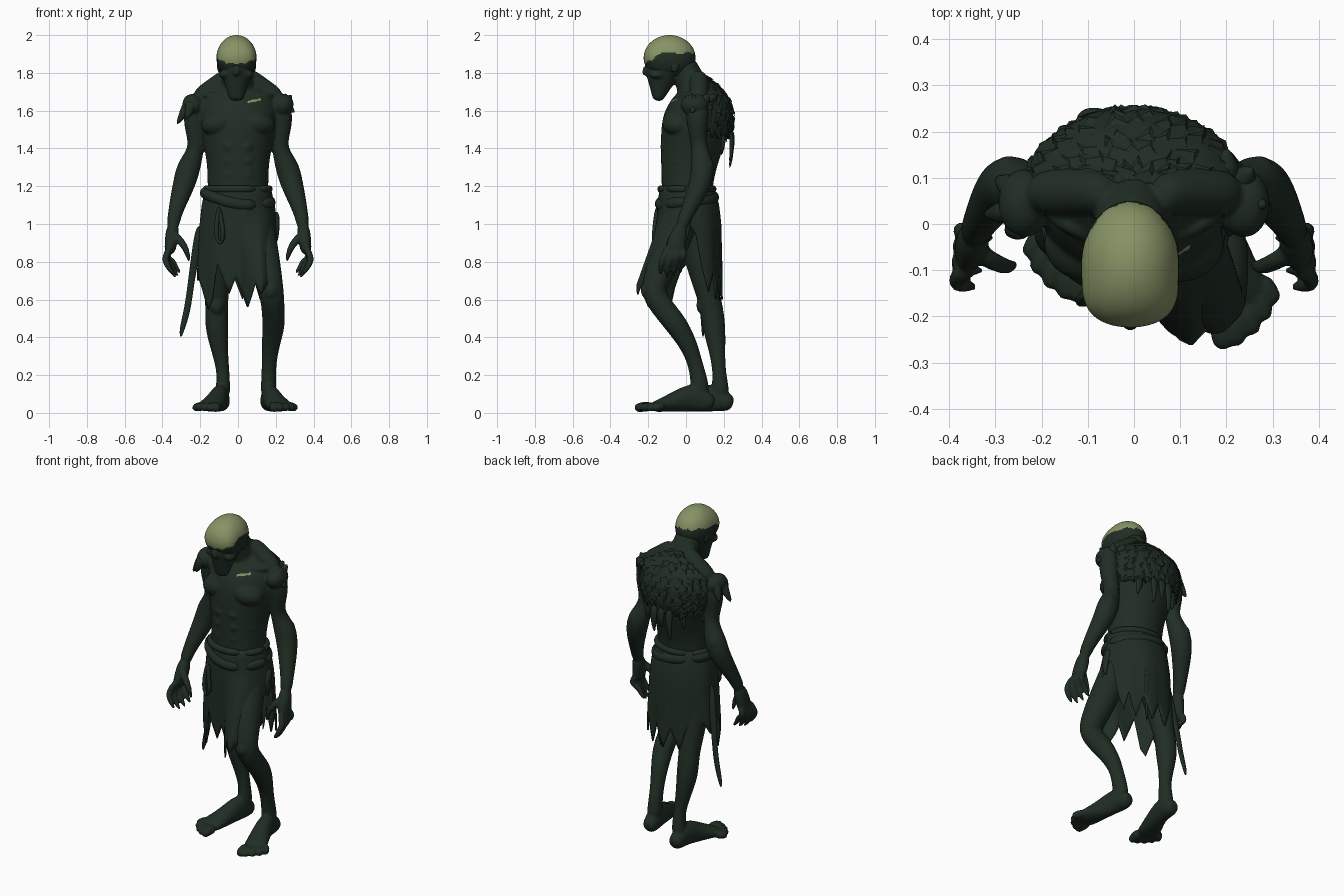
import bpy, bmesh, math, random
from mathutils import Vector, Matrix

random.seed(4)


def material(name, rgb):
    m = bpy.data.materials.new(name)
    m.diffuse_color = (*rgb, 1)
    return m


DARK = material("dark_green", (0.0145, 0.027, 0.0175))
PALE = material("pale_bone", (0.24, 0.29, 0.13))


def add(name, bm, sub=0, smooth=True, mats=(DARK,)):
    bmesh.ops.recalc_face_normals(bm, faces=bm.faces)
    for f in bm.faces:
        f.smooth = smooth
    me = bpy.data.meshes.new(name)
    bm.to_mesh(me)
    bm.free()
    for m in mats:
        me.materials.append(m)
    ob = bpy.data.objects.new(name, me)
    bpy.context.collection.objects.link(ob)
    if sub:
        mod = ob.modifiers.new("smooth", 'SUBSURF')
        mod.levels = mod.render_levels = sub
    return ob


def tube(name, pts, segs=12, sub=2):
    """Organic tube through points (x, y, z, side radius[, depth radius])."""
    bm = bmesh.new()
    grow = 3 / (2 + math.cos(math.tau / segs))
    pos = [Vector(p[:3]) for p in pts]
    rings = []
    for i, p in enumerate(pts):
        t = (pos[min(i + 1, len(pos) - 1)] - pos[max(i - 1, 0)]).normalized()
        ref = Vector((1, 0, 0)) if abs(t.x) < 0.85 else Vector((0, 1, 0))
        u = (ref - t * ref.dot(t)).normalized()
        v = t.cross(u)
        ra, rb = p[3] * grow, p[-1] * grow
        rings.append([bm.verts.new(pos[i] + u * ra * math.cos(k * math.tau / segs)
                                   + v * rb * math.sin(k * math.tau / segs)) for k in range(segs)])
    for a, b in zip(rings, rings[1:]):
        for k in range(segs):
            bm.faces.new((a[k], a[(k + 1) % segs], b[(k + 1) % segs], b[k]))
    bm.faces.new(rings[0])
    bm.faces.new(rings[-1])
    return add(name, bm, sub)


def blob(name, c, r, tilt=0.0):
    bm = bmesh.new()
    m = Matrix.Translation(c) @ Matrix.Rotation(tilt, 4, 'Y') @ Matrix.Diagonal((*r, 1))
    bmesh.ops.create_uvsphere(bm, u_segments=20, v_segments=12, radius=1, matrix=m)
    return add(name, bm)


def fuse(name, voxel, rounds):
    """Melt everything built so far into one continuous skin."""
    dg = bpy.context.evaluated_depsgraph_get()
    bm = bmesh.new()
    parts = list(bpy.context.collection.objects)
    for ob in parts:
        bm.from_mesh(ob.evaluated_get(dg).to_mesh())
    for ob in parts:
        bpy.data.objects.remove(ob)
    ob = add(name, bm)
    rem = ob.modifiers.new("skin", 'REMESH')
    rem.mode, rem.voxel_size, rem.use_smooth_shade = 'VOXEL', voxel, True
    soft = ob.modifiers.new("soften", 'SMOOTH')
    soft.factor, soft.iterations = .5, rounds
    return ob


def lerp_table(table, x):
    """Interpolate the rows of a table on its first column."""
    for a, b in zip(table, table[1:]):
        if a[0] <= x <= b[0]:
            f = (x - a[0]) / (b[0] - a[0])
            return [p + (q - p) * f for p, q in zip(a[1:], b[1:])]
    return list(table[-1][1:] if x > table[-1][0] else table[0][1:])


# Torso, neck and face
tube("torso", [(0, .01, 1.02, .15, .125), (0, .005, 1.12, .16, .132), (0, .007, 1.23, .16, .136),
               (0, .018, 1.34, .164, .152), (0, .035, 1.45, .19, .17), (0, .05, 1.54, .21, .178),
               (0, .075, 1.63, .215, .155), (0, .09, 1.70, .17, .115), (0, .09, 1.77, .1, .07)], 16)
tube("neck", [(0, .07, 1.60, .11, .1), (0, .05, 1.70, .092, .09), (-.005, .01, 1.78, .076, .075),
              (-.01, -.03, 1.88, .075, .07)])
tube("face", [(-.008, -.11, 1.87, .09, .09), (-.008, -.118, 1.82, .09, .1), (-.008, -.13, 1.78, .076, .083),
              (-.008, -.137, 1.73, .058, .06), (-.008, -.145, 1.685, .046, .038), (-.008, -.152, 1.65, .036, .024)])
tube("brow", [(-.1, -.13, 1.855, .014), (-.075, -.18, 1.845, .017), (-.008, -.208, 1.835, .016),
              (.06, -.18, 1.845, .017), (.084, -.13, 1.855, .014)], 8)
tube("nose", [(-.008, -.205, 1.84, .015), (-.008, -.218, 1.81, .018), (-.008, -.208, 1.785, .02)], 8)
tube("mouth", [(-.05, -.165, 1.735, .01), (-.008, -.19, 1.74, .014), (.034, -.165, 1.735, .01)], 8, 1)

for s in (-1, 1):
    # Chest and shoulder muscles
    blob("pectoral", (s * .092, -.042, 1.535), (.105, .085, .07), s * .2)
    tube("collarbone", [(s * .02, -.03, 1.665, .014), (s * .1, -.03, 1.68, .018), (s * .2, .03, 1.68, .016)], 8)
    tube("trapezius", [(s * .04, .06, 1.80, .045), (s * .11, .075, 1.735, .05), (s * .23, .065, 1.65, .055)])
    blob("shoulder", (s * .238, .045, 1.63), (.055, .075, .06), s * .5)
    for i in range(3):
        blob("abdominal", (s * .042, -.102 + .004 * i, 1.41 - .075 * i), (.042, .034, .036))
        tube("rib", [(s * .09, -.098, 1.45 - .05 * i, .013), (s * .135, -.06, 1.42 - .05 * i, .015),
                     (s * .16, .01, 1.43 - .05 * i, .013)], 8, 1)
    blob("cheekbone", (s * .06 - .008, -.155, 1.795), (.034, .04, .022), s * .4)
    blob("ear", (s * .09 - .008, -.06, 1.835), (.014, .025, .035))
    # Arm and hand with hooked fingers
    tube("arm", [(s * .17, .07, 1.65, .06), (s * .225, .06, 1.62, .065), (s * .235, .06, 1.54, .056),
                 (s * .222, .065, 1.45, .044), (s * .225, .075, 1.385, .043), (s * .262, .09, 1.3, .064),
                 (s * .283, .08, 1.22, .06), (s * .312, .04, 1.13, .048), (s * .338, -.003, 1.04, .035),
                 (s * .347, -.03, .97, .033)])
    blob("elbow", (s * .272, .12, 1.3), (.03, .028, .045))
    tube("palm", [(s * .342, -.02, 1.0, .032, .033), (s * .35, -.04, .94, .036, .045),
                  (s * .357, -.055, .88, .032, .053), (s * .365, -.06, .84, .024, .047)])
    for i in range(4):
        y, low, inn = -.115 + .035 * i, .014 * abs(i - 1.3), .012 * i
        tube("finger", [(s * .36, y * .8 - .01, .88, .018), (s * .385, y, .825, .018),
                        (s * (.385 - inn), y - .015, .785 + low, .017), (s * (.368 - inn), y - .02, .75 + low, .015),
                        (s * (.338 - inn), y - .02, .71 + low, .007)], 8)
    tube("thumb", [(s * .34, -.06, .95, .022), (s * .30, -.085, .905, .02), (s * .27, -.095, .86, .017),
                   (s * .258, -.085, .795, .007)], 8)

# Legs, the left one striding forward
tube("left_leg", [(.09, .02, 1.1, .08), (.11, -.035, .97, .085), (.137, -.105, .82, .083), (.165, -.165, .69, .072),
                  (.18, -.17, .62, .064), (.187, -.11, .54, .06), (.19, -.045, .46, .06), (.173, .015, .36, .047),
                  (.164, .05, .26, .038), (.162, .07, .17, .038, .046), (.16, .08, .08, .045, .05)])
tube("right_leg", [(-.09, .03, 1.1, .08), (-.105, .05, .92, .086), (-.112, .09, .74, .075), (-.113, .125, .6, .06),
                   (-.114, .14, .53, .06), (-.113, .15, .44, .06), (-.097, .165, .33, .043),
                   (-.08, .175, .23, .034), (-.078, .18, .16, .035, .042), (-.083, .183, .08, .045, .05)])
blob("left_kneecap", (.174, -.19, .65), (.045, .05, .055))
blob("right_kneecap", (-.113, .09, .57), (.04, .035, .05))
FOOT = [(0, .065, .045, .03, .03), (0, .035, .055, .046, .05), (.008, -.045, .088, .045, .08),
        (.028, -.13, .062, .054, .058), (.055, -.21, .042, .066, .036), (.074, -.27, .03, .068, .024)]
TOES = ((.025, -.26, .035, -.36), (.05, -.26, .066, -.352), (.075, -.245, .1, -.328),
        (.1, -.225, .128, -.295), (.11, -.2, .148, -.258))
for s, hx, hy in ((-1, .085, .185), (1, .16, .085)):
    tube("foot", [(s * (hx + p[0]), hy + p[1], *p[2:]) for p in FOOT])
    for i, (a, b, c, d) in enumerate(TOES):
        r = .027 if i == 0 else .023
        tube("toe", [(s * (hx + a), hy + b, .034, r), (s * (hx + (a + c) / 2), hy + (b + d) / 2, .034, r),
                     (s * (hx + c), hy + d, .022, r * .85)], 8)
body = fuse("body", .0075, 4)

# Pale bald crown, squared towards the forehead
bm = bmesh.new()
bmesh.ops.create_uvsphere(bm, u_segments=72, v_segments=56, radius=1)
for v in bm.verts:
    v.co.x *= 1 + .45 * max(0, -v.co.y) ** 2
    v.co = Vector((-.008 + .106 * v.co.x, -.087 + .137 * v.co.y, 1.88 + .12 * v.co.z))
for f in bm.faces:
    c = f.calc_center_median()
    edge = 1.848 + .058 * min(1, max(0, (c.y + .22) / .09)) + .005 * math.sin(c.x * 130)
    f.material_index = int(c.z > edge)
add("cranium", bm, mats=(DARK, PALE))

# Ragged skirt draped over the left thigh (angle in degrees from +x, hem height)
HEM = [(0, 1.0), (12, .95), (24, .76), (36, .64), (45, .75), (57, .6), (69, .74), (84, .6), (96, .72), (111, .6),
       (123, .75), (138, .64), (150, .77), (165, .7), (180, .8), (195, .76), (210, .66), (222, .55), (231, .6), (240, .79),
       (258, .63), (267, .72), (282, .56), (294, .69), (304, .62), (314, .68), (324, .64), (335, .74), (347, .92), (360, 1.0)]
SHAPE = [(.5, .222, .17, .022), (.75, .22, .172, .02), (1.0, .205, .17, .017), (1.1, .193, .164, .012),
         (1.2, .172, .142, .005)]
N, ROWS = 120, 12
bm = bmesh.new()
grid = []
for k in range(N):
    deg = k * 360 / N
    a, hem = math.radians(deg), lerp_table(HEM, deg)[0]
    col = []
    for j in range(ROWS + 1):
        z = 1.2 + (hem - 1.2) * j / ROWS
        rx, ry, cy = lerp_table(SHAPE, z)
        fold = 1 + .022 * math.sin(9 * a + 2 * z) * j / ROWS
        push = min(1, max(0, (1.06 - z) / .38)) * max(0, -math.sin(a)) * min(1, max(0, math.cos(a) * 1.9 - .1))
        col.append(bm.verts.new((rx * fold * math.cos(a), cy + ry * fold * math.sin(a) - .18 * push, z)))
    grid.append(col)
for k in range(N):
    a, b = grid[k], grid[(k + 1) % N]
    for j in range(ROWS):
        bm.faces.new((a[j], b[j], b[j + 1], a[j + 1]))
add("ragged_skirt", bm).modifiers.new("cloth", 'SOLIDIFY').thickness = .01


# Rolled waistband, sagging sash and hanging scraps
def band(name, z0, slope, sag, rx, ry, r):
    tube(name, [(rx * math.cos(a), .005 + ry * math.sin(a),
                 z0 + slope * math.cos(a) - sag * max(0, -math.sin(a)) ** 2, r)
                for a in (i * math.tau / 24 for i in range(25))], 8, 1)


band("waistband", 1.185, 0, .0, .168, .138, .02)
band("sash", 1.14, -.025, .035, .172, .14, .032)
tube("sash_loop", [(-.1, -.15, 1.1, .012), (-.115, -.165, 1.0, .012), (-.115, -.168, .92, .014), (-.095, -.17, .89, .014),
                   (-.075, -.168, .92, .014), (-.085, -.165, 1.0, .012), (-.1, -.15, 1.09, .012)], 8, 1)
tube("long_side_strip", [(-.2, .04, 1.0, .022, .012), (-.225, .06, .84, .022, .012), (-.25, .08, .68, .016, .01),
                         (-.268, .085, .54, .018, .01), (-.298, .09, .44, .014, .008), (-.303, .09, .4, .004, .004)], 8)
tube("back_strip", [(.05, .18, .95, .02, .008), (.06, .185, .75, .016, .008), (.05, .17, .58, .004, .004)], 8)
tube("side_scrap", [(.2, .02, 1.07, .02, .02), (.21, -.01, .98, .012, .03), (.205, .0, .9, .005, .005)], 8)

# Shaggy mantle over the back and shoulders: (t, z, centre y, rx, ry, half angle)
MANTLE = [(0, 1.79, .025, .085, .068, 1.3), (.17, 1.75, .045, .14, .11, 1.45), (.36, 1.69, .06, .215, .152, 1.6),
          (.56, 1.62, .06, .245, .185, 1.6), (.78, 1.54, .055, .235, .198, 1.4), (1, 1.45, .05, .21, .186, 1.1)]


def mantle_point(u, t, out=0.0):
    z, cy, rx, ry, half = lerp_table(MANTLE, t)
    a = u * half
    return Vector(((rx + out) * math.sin(a), cy + (ry + out) * math.cos(a), z))


bm = bmesh.new()
grid = [[bm.verts.new(mantle_point(i / 20 - 1, min(1, j / 14) * (1 - .1 * random.random() * (j == 14)),
                                   random.uniform(-.005, .007))) for j in range(15)] for i in range(41)]
for a, b in zip(grid, grid[1:]):
    for j in range(14):
        bm.faces.new((a[j], b[j], b[j + 1], a[j + 1]))
add("mantle", bm).modifiers.new("hide", 'SOLIDIFY').thickness = .015

bm = bmesh.new()
for row in range(9):
    for i in range(14):
        u = min(1, max(-1, (i + .5 * (row % 2) + random.uniform(-.3, .3)) / 6.5 - 1))
        t = (row + random.random() * .6) / 9
        p, q = mantle_point(u, t, -.004), mantle_point(u, min(1, t + .13), .003)
        n = (p - Vector((0, .05, p.z - .03))).normalized()
        down = (q - p).normalized()
        w = n.cross(down).normalized() * random.uniform(.02, .032)
        tip = p + down * random.uniform(.035, .055) + n * random.uniform(.002, .009)
        l, r, m, e = [bm.verts.new(c) for c in (p - w, p + w, p + n * .012 + down * .018, tip)]
        for f in ((l, m, e), (m, r, e), (l, r, m), (l, e, r)):
            bm.faces.new(f)
add("mantle_scales", bm, smooth=False)
for i, (x, y, z, low) in enumerate(((-.11, .19, 1.5, 1.36), (-.05, .235, 1.5, 1.29), (0, .24, 1.5, 1.36),
                                    (.05, .235, 1.5, 1.32), (.12, .19, 1.5, 1.37))):
    tube(f"mantle_tatter_{i+1}", [(x, y, z, .028, .012), (x * 1.05, y + .012, (z + low) / 2, .02, .012),
                                  (x * 1.1, y - .005, low, .007, .005)], 8, 1)

# Torn points on the shoulders
SPIKES = (((-.25, .03, 1.65), (-.325, .02, 1.525)), ((-.25, .07, 1.65), (-.3, .1, 1.55)),
          ((-.24, .0, 1.65), (-.275, -.02, 1.55)), ((.24, .05, 1.62), (.285, .04, 1.685)),
          ((.24, .05, 1.64), (.3, .03, 1.59)), ((.23, .09, 1.64), (.255, .12, 1.69)), ((.2, .1, 1.65), (.2, .165, 1.68)))
for i, (a, b) in enumerate(SPIKES):
    mid = [(p + q) / 2 for p, q in zip(a, b)]
    tube(f"shoulder_point_{i+1}", [(*a, .036), (*mid, .025), (*b, .005)], 8, 1)

# Pale scar on the left breast
bm = bmesh.new()
cols = [[bm.verts.new((.05 + .07 * i / 10, -.3, 1.637 + .0015 * i + h + random.uniform(-.003, .003)))
         for h in (0, .012)] for i in range(11)]
for a, b in zip(cols, cols[1:]):
    bm.faces.new((a[0], b[0], b[1], a[1]))
wrap = add("chest_scar", bm, mats=(PALE,)).modifiers.new("fit", 'SHRINKWRAP')
wrap.target, wrap.wrap_method, wrap.wrap_mode = body, 'PROJECT', 'ABOVE_SURFACE'
wrap.use_project_y, wrap.offset = True, .005
